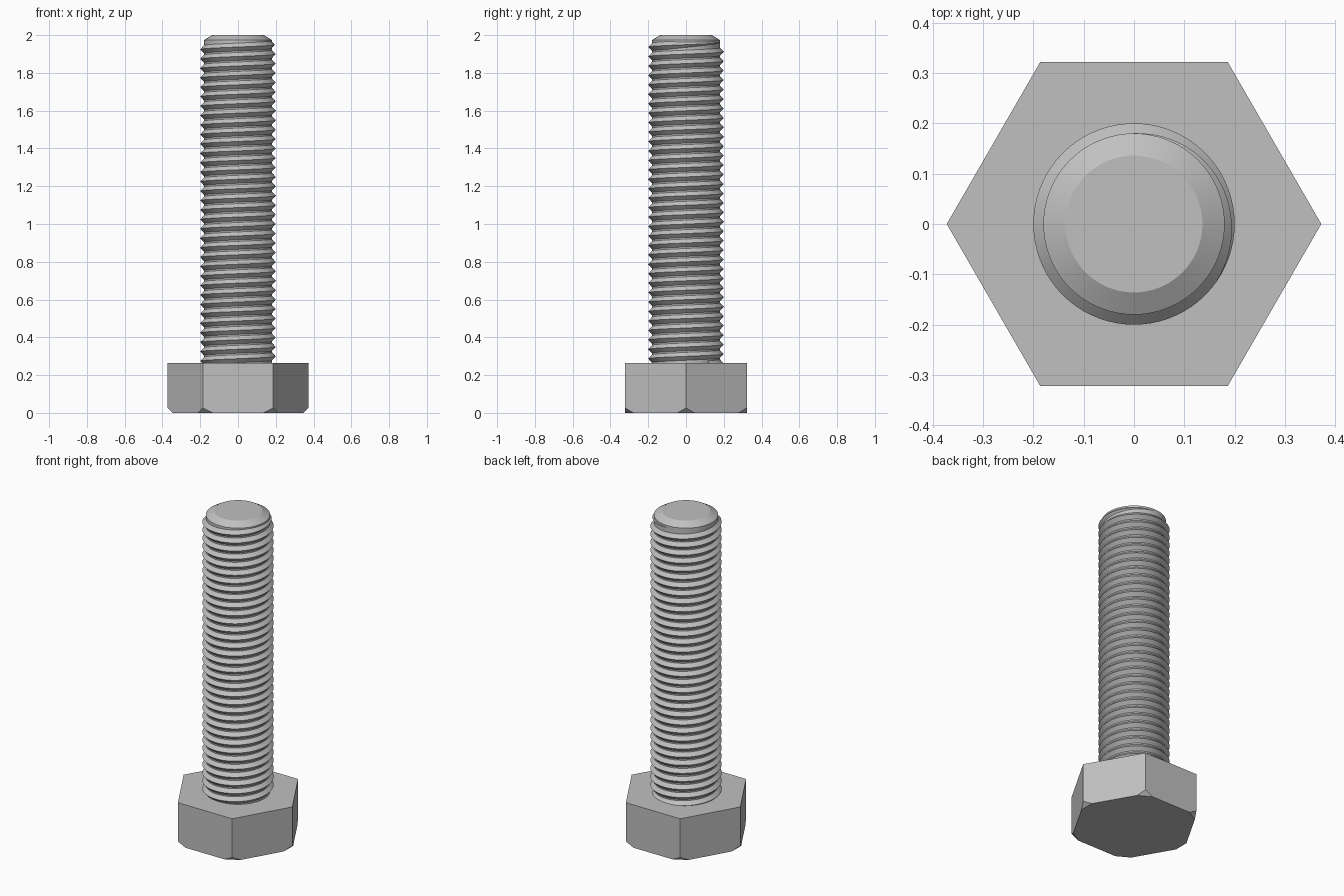
import bpy, bmesh, math
from mathutils import Vector

cube = bpy.data.objects.get("Cube")
if cube:
    bpy.data.objects.remove(cube, do_unlink=True)

steel = bpy.data.materials.new("grey steel")
steel.use_nodes = True
GREY = (0.53, 0.53, 0.53, 1)
steel.diffuse_color = GREY
steel.node_tree.nodes["Principled BSDF"].inputs["Base Color"].default_value = GREY

HEAD_R, HEAD_TOP, CHAMFER = 0.372, 0.265, 0.026
ROOT_R, CREST_R, LENGTH = 0.18, 0.2, 2.0
PITCH, THREAD_START, THREAD_END = 0.05, 0.255, 1.962
STEPS = 72


def add_part(name, bm, smooth_angle=None):
    bmesh.ops.recalc_face_normals(bm, faces=bm.faces)
    mesh = bpy.data.meshes.new(name)
    bm.to_mesh(mesh)
    bm.free()
    mesh.materials.append(steel)
    obj = bpy.data.objects.new(name, mesh)
    bpy.context.collection.objects.link(obj)
    if smooth_angle:
        bpy.ops.object.select_all(action="DESELECT")
        obj.select_set(True)
        bpy.context.view_layer.objects.active = obj
        bpy.ops.object.shade_smooth_by_angle(angle=math.radians(smooth_angle))
    return obj


# Hexagonal head: prism with its six lower corners cut off flat
bm = bmesh.new()
corners = [math.radians(60 * i) for i in range(6)]
base = bm.faces.new([bm.verts.new((HEAD_R * math.cos(a), HEAD_R * math.sin(a), 0)) for a in corners])
top = bmesh.ops.extrude_face_region(bm, geom=[base])["geom"]
bmesh.ops.translate(bm, vec=(0, 0, HEAD_TOP), verts=[v for v in top if isinstance(v, bmesh.types.BMVert)])
if base not in bm.faces[:]:
    bmesh.ops.holes_fill(bm, edges=bm.edges[:])
for a in corners:
    out = Vector((math.cos(a), math.sin(a), 0))
    cut = bmesh.ops.bisect_plane(
        bm, geom=bm.verts[:] + bm.edges[:] + bm.faces[:],
        plane_co=out * (HEAD_R - CHAMFER), plane_no=out - Vector((0, 0, 1)), clear_outer=True)
    rim = [e for e in cut["geom_cut"] if isinstance(e, bmesh.types.BMEdge)]
    bmesh.ops.holes_fill(bm, edges=rim)
add_part("hex_head", bm)

# Shaft core: turned profile with a chamfered tip
bm = bmesh.new()
profile = [(0, 0.2), (ROOT_R, 0.2), (ROOT_R, 1.974), (0.136, LENGTH), (0, LENGTH)]
points = [bm.verts.new((r, 0, z)) for r, z in profile]
edges = [bm.edges.new(pair) for pair in zip(points, points[1:])]
bmesh.ops.spin(bm, geom=points + edges, cent=(0, 0, 0), axis=(0, 0, 1),
               angle=math.tau, steps=STEPS, use_duplicate=False)
bmesh.ops.remove_doubles(bm, verts=bm.verts, dist=1e-5)
add_part("shaft_core", bm, 25)

# Right-handed thread: a V ridge wound up the shaft, fading out at the tip
bm = bmesh.new()
turns = (THREAD_END - THREAD_START) / PITCH
count = round(turns * STEPS)
previous = None
for i in range(count + 1):
    left = (count - i) / STEPS
    fade = max(min(1, left / 0.35), 0.02)
    angle = math.pi / 2 - math.tau * left
    z = THREAD_END - PITCH * left
    half = 0.022 * fade
    crest = ROOT_R + (CREST_R - ROOT_R) * fade
    section = [bm.verts.new((r * math.cos(angle), r * math.sin(angle), z + dz))
               for r, dz in ((ROOT_R - 0.001, -half), (crest, 0), (ROOT_R - 0.001, half))]
    if previous:
        for j in range(3):
            k = (j + 1) % 3
            bm.faces.new((previous[j], section[j], section[k], previous[k]))
    else:
        bm.faces.new(section)
    previous = section
bm.faces.new(previous)
add_part("screw_thread", bm, 30)
